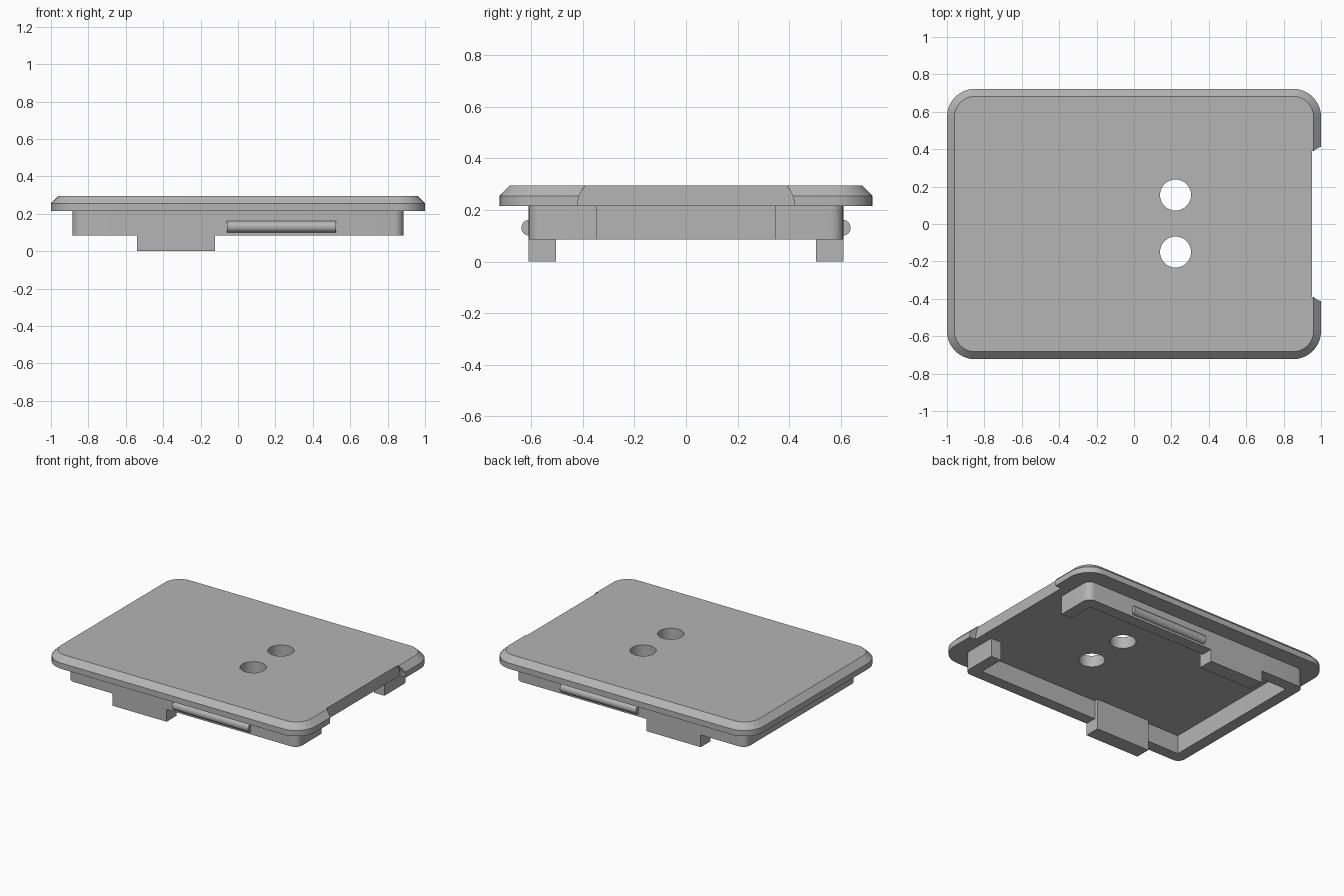
import bpy, bmesh, math

if "Cube" in bpy.data.objects:
    bpy.data.objects.remove(bpy.data.objects["Cube"])

grey = bpy.data.materials.new("light_grey")
grey.diffuse_color = (0.46, 0.46, 0.46, 1)
grey.use_nodes = True
grey.node_tree.nodes["Principled BSDF"].inputs["Base Color"].default_value = grey.diffuse_color


def rounded_rect(hx, hy, r, n=10):
    """Outline of a rounded rectangle, counter-clockwise."""
    if r <= 0:
        return [(hx, hy), (-hx, hy), (-hx, -hy), (hx, -hy)]
    pts = []
    for k, (sx, sy) in enumerate([(1, 1), (-1, 1), (-1, -1), (1, -1)]):
        for i in range(n + 1):
            a = math.pi / 2 * (k + i / n)
            pts.append((sx * (hx - r) + r * math.cos(a), sy * (hy - r) + r * math.sin(a)))
    return pts


def loft(name, rings):
    """Closed solid through rings of equal point count."""
    bm = bmesh.new()
    loops = [[bm.verts.new(p) for p in ring] for ring in rings]
    for a, b in zip(loops, loops[1:]):
        for i in range(len(a)):
            j = (i + 1) % len(a)
            bm.faces.new((a[i], a[j], b[j], b[i]))
    bm.faces.new(loops[0][::-1])
    bm.faces.new(loops[-1])
    bmesh.ops.recalc_face_normals(bm, faces=bm.faces)
    me = bpy.data.meshes.new(name)
    bm.to_mesh(me)
    bm.free()
    me.materials.append(grey)
    ob = bpy.data.objects.new(name, me)
    bpy.context.collection.objects.link(ob)
    return ob


def slab(name, outline, z0, z1):
    return loft(name, [[(x, y, z) for x, y in outline] for z in (z0, z1)])


def box(name, x0, x1, y0, y1, z0, z1):
    return slab(name, [(x0, y0), (x1, y0), (x1, y1), (x0, y1)], z0, z1)


def combine(ob, other, op):
    mod = ob.modifiers.new(op, 'BOOLEAN')
    mod.operation, mod.object, mod.solver = op, other, 'EXACT'
    bpy.context.view_layer.objects.active = ob
    bpy.ops.object.modifier_apply(modifier=mod.name)
    bpy.data.objects.remove(other)


def smooth(ob):
    bpy.ops.object.select_all(action='DESELECT')
    ob.select_set(True)
    bpy.context.view_layer.objects.active = ob
    bpy.ops.object.shade_smooth_by_angle(angle=math.radians(25))


Z0, Z1, TOP = 0.085, 0.215, 0.295   # skirt bottom, plate underside, plate top

# Cover plate with chamfered upper rim
outer = rounded_rect(1.0, 0.723, 0.15)
inner = rounded_rect(0.96, 0.683, 0.11)
plate = loft("cover_plate", [
    [(x, y, Z1) for x, y in outer],
    [(x, y, 0.255) for x, y in outer],
    [(x, y, TOP) for x, y in inner]])

# Two round through holes
for y in (0.155, -0.15):
    circle = [(0.222 + 0.083 * math.cos(a), y + 0.083 * math.sin(a))
              for a in [i * math.tau / 48 for i in range(48)]]
    combine(plate, slab("hole_cutter", circle, 0.1, 0.4), 'DIFFERENCE')

# Edge notch with curved ends
R = 0.122
side = [(0.42, 0.15)]
for i in range(11):
    h = 0.09 * i / 10
    side.append((0.42 - R + math.sqrt(R * R - h * h), Z1 + h))
section = side + [(-y, z) for y, z in reversed(side)]
notch = loft("notch_cutter", [[(x, y, z) for y, z in section] for x in (0.952, 1.1)])
combine(plate, notch, 'DIFFERENCE')
smooth(plate)

# Skirt wall under the plate, open in the middle of the notched end
skirt = slab("skirt_wall", rounded_rect(0.885, 0.61, 0.05, 6), Z0, Z1)
T = 0.08
combine(skirt, slab("inside_cutter", rounded_rect(0.885 - T, 0.61 - T, 0), 0, 0.4), 'DIFFERENCE')
combine(skirt, box("gap_cutter", 0.7, 1, -0.345, 0.345, 0, 0.4), 'DIFFERENCE')

# Downward tabs on both long sides
for s in (-1, 1):
    y0, y1 = sorted((s * 0.503, s * 0.61))
    combine(skirt, box("tab", -0.54, -0.122, y0, y1, 0, Z1), 'UNION')
smooth(skirt)

# Half-round snap ridges on both long sides
for s, name in ((-1, "front_snap_ridge"), (1, "back_snap_ridge")):
    arc = [(s * (0.607 + 0.031 * math.sin(a)), 0.131 + 0.031 * math.cos(a))
           for a in [i * math.pi / 14 for i in range(15)]]
    smooth(loft(name, [[(x, y, z) for y, z in arc] for x in (-0.06, 0.525)]))
